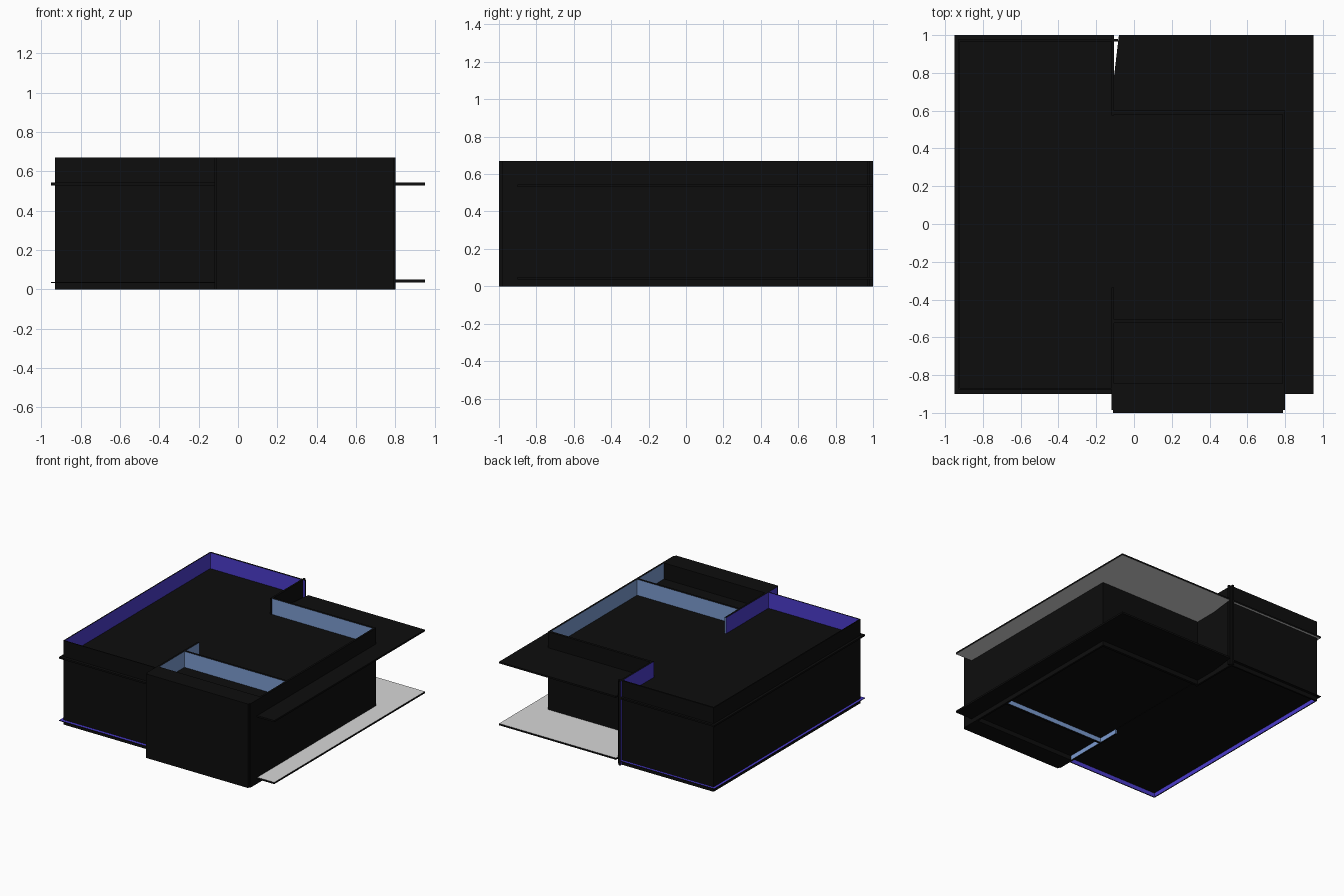
import bpy, bmesh
from mathutils import Vector

if "Cube" in bpy.data.objects:
    bpy.data.objects.remove(bpy.data.objects["Cube"])


def material(name, rgb):
    m = bpy.data.materials.new(name)
    m.diffuse_color = (*rgb, 1)
    m.use_nodes = True
    m.node_tree.nodes["Principled BSDF"].inputs["Base Color"].default_value = m.diffuse_color
    return m


BLACK = material("black", (0.004, 0.004, 0.004))
WHITE = material("white", (0.68, 0.68, 0.68))
INDIGO = material("indigo", (0.07, 0.045, 0.60))
BLUE = material("light_blue", (0.20, 0.33, 0.63))
H = 0.67   # wall height


def prism(name, pts, z0, z1, painted):
    """Extruded outline; painted is a list of (direction, material), the rest is black."""
    bm = bmesh.new()
    base = bm.faces.new([bm.verts.new((x, y, z0)) for x, y in pts])
    ext = bmesh.ops.extrude_face_region(bm, geom=[base])
    top = [v for v in ext["geom"] if isinstance(v, bmesh.types.BMVert)]
    bmesh.ops.translate(bm, verts=top, vec=(0, 0, z1 - z0))
    bmesh.ops.recalc_face_normals(bm, faces=bm.faces)
    bm.normal_update()
    for f in bm.faces:
        for i, (d, _) in enumerate(painted):
            if f.normal.dot(Vector(d)) > 0.9:
                f.material_index = i + 1
    me = bpy.data.meshes.new(name)
    bm.to_mesh(me)
    bm.free()
    for m in [BLACK] + [p[1] for p in painted]:
        me.materials.append(m)
    ob = bpy.data.objects.new(name, me)
    bpy.context.collection.objects.link(ob)
    return ob


def wall(name, x0, x1, y0, y1, *painted):
    return prism(name, [(x0, y0), (x1, y0), (x1, y1), (x0, y1)], 0, H, painted)


PX, NX, PY, NY, UP, DOWN = (1, 0, 0), (-1, 0, 0), (0, 1, 0), (0, -1, 0), (0, 0, 1), (0, 0, -1)

# Left room walls, indigo inside
wall("left_room_side_wall", -0.93, -0.922, -0.875, 0.98, (PX, INDIGO))
wall("left_room_front_wall", -0.93, -0.115, -0.875, -0.867, (PY, INDIGO))
wall("left_room_back_wall", -0.93, -0.085, 0.967, 0.98, (NY, INDIGO))

# Partition between the rooms, in two lengths with an opening
wall("partition_front", -0.12, -0.105, -0.985, -0.335, (NX, INDIGO), (PX, BLUE), (PY, BLUE))
wall("partition_back", -0.12, -0.105, 0.575, 1.0, (NX, INDIGO))

# Right room walls, light blue inside
wall("right_room_side_wall", 0.785, 0.80, -0.985, 0.60, (NX, BLUE))
wall("right_room_back_wall", -0.115, 0.80, 0.58, 0.60, (NY, BLUE))
wall("right_room_inner_wall", -0.105, 0.785, -0.525, -0.505, (NY, BLUE), (PY, BLUE))
wall("front_block", -0.11, 0.79, -1.0, -0.845)

# Floor and ceiling slabs; the right ones leave a narrow wedge gap at the back
left_outline = [(-0.95, -0.90), (-0.107, -0.90), (-0.107, 1.0), (-0.95, 1.0)]
right_outline = [(-0.107, -0.90), (0.95, -0.90), (0.95, 1.0), (-0.08, 1.0), (-0.107, 0.77)]
prism("left_floor", left_outline, 0.033, 0.038, [(UP, INDIGO)])
prism("right_floor", right_outline, 0.036, 0.050, [(UP, WHITE)])
prism("left_ceiling", left_outline, 0.530, 0.543, [(DOWN, WHITE)])
prism("right_ceiling", right_outline, 0.530, 0.543, [(DOWN, WHITE)])
